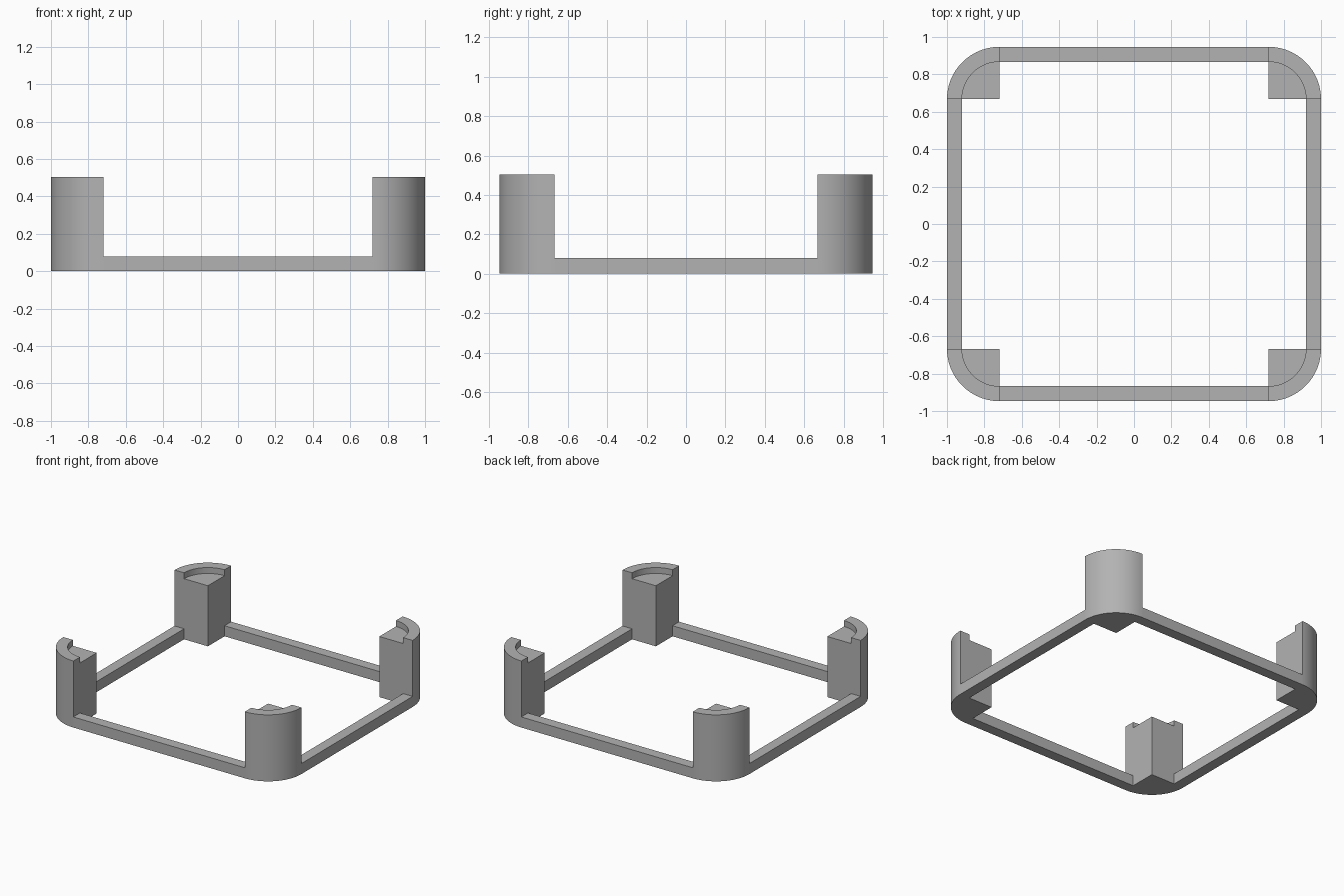
import bpy
import bmesh
from math import cos, sin, pi, radians

cube = bpy.data.objects.get("Cube")
if cube:
    bpy.data.objects.remove(cube, do_unlink=True)

CX, CY = 0.72, 0.667          # corner arc centre
R_OUT, R_IN = 0.28, 0.2       # outer and inner corner radius
RAIL_H, POST_H, RIM_H = 0.08, 0.46, 0.505
STEPS = 24

grey = bpy.data.materials.new("plain grey")
grey.use_nodes = True
colour = (0.45, 0.45, 0.45, 1)
grey.diffuse_color = colour
grey.node_tree.nodes["Principled BSDF"].inputs["Base Color"].default_value = colour


def prism(name, outline, height):
    """Extrude a flat outline straight up from the ground."""
    bm = bmesh.new()
    face = bm.faces.new([bm.verts.new((x, y, 0)) for x, y in outline])
    top = bmesh.ops.extrude_face_region(bm, geom=[face], use_keep_orig=True)["geom"]
    verts = [v for v in top if isinstance(v, bmesh.types.BMVert)]
    bmesh.ops.translate(bm, vec=(0, 0, height), verts=verts)
    bmesh.ops.recalc_face_normals(bm, faces=bm.faces)
    mesh = bpy.data.meshes.new(name)
    bm.to_mesh(mesh)
    bm.free()
    mesh.materials.append(grey)
    obj = bpy.data.objects.new(name, mesh)
    bpy.context.collection.objects.link(obj)
    bpy.ops.object.select_all(action="DESELECT")
    obj.select_set(True)
    bpy.context.view_layer.objects.active = obj
    bpy.ops.object.shade_smooth_by_angle(angle=radians(30))
    return obj


def arc(radius):
    return [(CX + radius * cos(a), CY + radius * sin(a))
            for a in (pi / 2 * i / STEPS for i in range(STEPS + 1))]


def mirrored(outline, sx, sy):
    return [(x * sx, y * sy) for x, y in outline]


# Four corners: a tall curved rim around a slightly lower quarter-round post
rim = arc(R_OUT) + arc(R_IN)[::-1]
post = [(CX, CY)] + arc(R_IN)
for sx, side in ((1, "left"), (-1, "right")):
    for sy, end in ((-1, "front"), (1, "back")):
        prism(f"{end}_{side}_corner_rim", mirrored(rim, sx, sy), RIM_H)
        prism(f"{end}_{side}_corner_post", mirrored(post, sx, sy), POST_H)

# Low straight rails joining the corners
long_rail = [(-CX, CY + R_IN), (CX, CY + R_IN), (CX, CY + R_OUT), (-CX, CY + R_OUT)]
side_rail = [(CX + R_IN, -CY), (CX + R_OUT, -CY), (CX + R_OUT, CY), (CX + R_IN, CY)]
for s, end, side in ((1, "back", "left"), (-1, "front", "right")):
    prism(f"{end}_rail", mirrored(long_rail, 1, s), RAIL_H)
    prism(f"{side}_rail", mirrored(side_rail, s, 1), RAIL_H)
